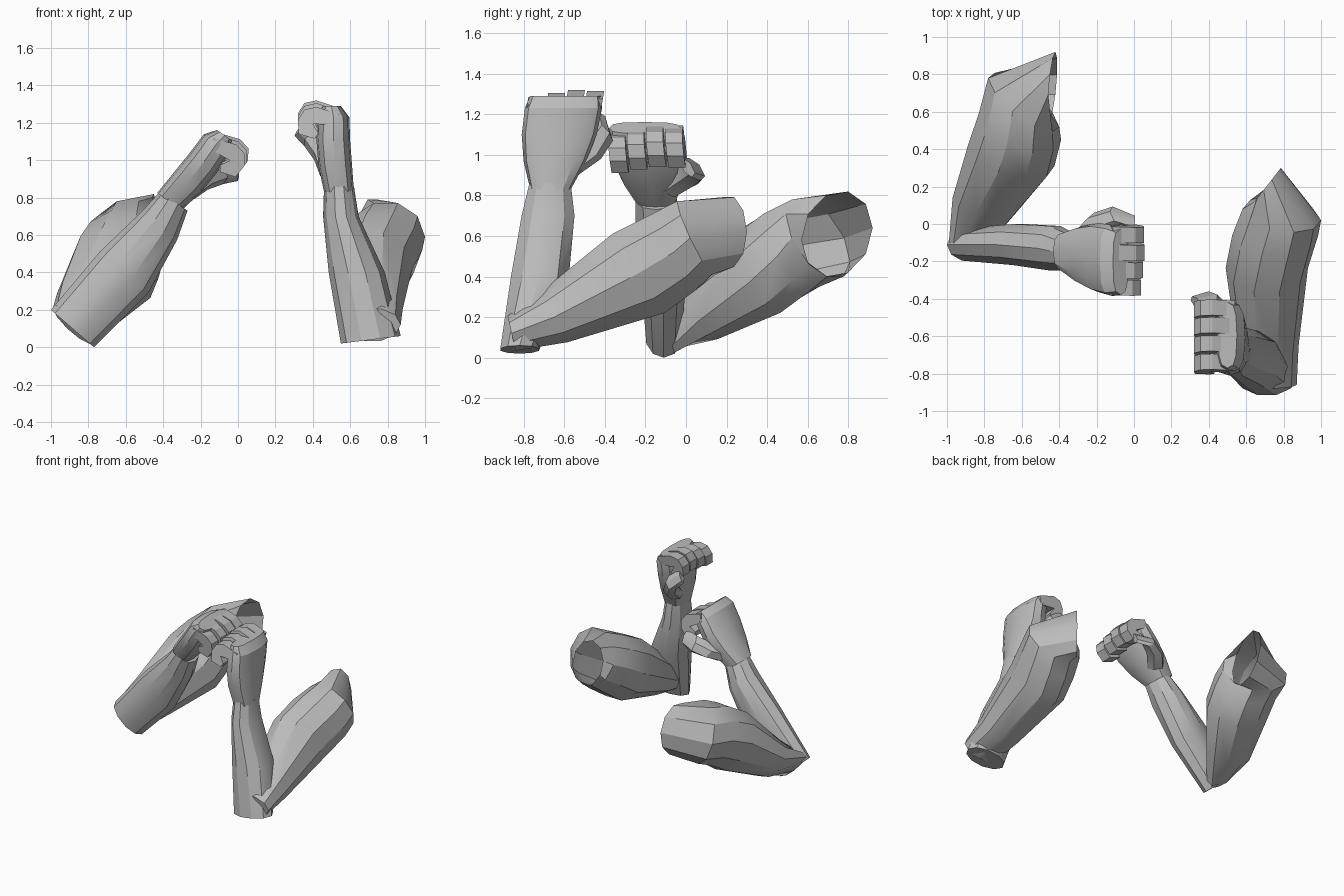
import bpy
import math
from mathutils import Vector, Matrix

if "Cube" in bpy.data.objects:
    bpy.data.objects.remove(bpy.data.objects["Cube"], do_unlink=True)

# Single grey material
grey = bpy.data.materials.new("plain_grey")
grey.use_nodes = True
tone = (0.5, 0.5, 0.5, 1)
grey.diffuse_color = tone
grey.node_tree.nodes["Principled BSDF"].inputs["Base Color"].default_value = tone


def make_object(name, verts, faces, angle=30):
    mesh = bpy.data.meshes.new(name)
    mesh.from_pydata([tuple(v) for v in verts], [], faces)
    mesh.materials.append(grey)
    obj = bpy.data.objects.new(name, mesh)
    bpy.context.collection.objects.link(obj)
    bpy.ops.object.select_all(action="DESELECT")
    obj.select_set(True)
    bpy.context.view_layer.objects.active = obj
    bpy.ops.object.mode_set(mode="EDIT")
    bpy.ops.mesh.select_all(action="SELECT")
    bpy.ops.mesh.normals_make_consistent(inside=False)
    bpy.ops.object.mode_set(mode="OBJECT")
    bpy.ops.object.shade_smooth_by_angle(angle=math.radians(angle))
    return obj


def loft(name, rings, sides=10, power=1.0, cap_end=True, frame=None):
    """Skin rings given as (centre, half axis u, half axis v)."""
    def bulge(value):
        return math.copysign(abs(value) ** power, value) if abs(value) > 1e-6 else 0.0

    verts = []
    for centre, u, v in rings:
        for i in range(sides):
            t = math.tau * i / sides
            p = Vector(centre) + Vector(u) * bulge(math.cos(t)) + Vector(v) * bulge(math.sin(t))
            verts.append(frame @ p if frame else p)
    faces = [tuple(range(sides))]
    for r in range(len(rings) - 1):
        for i in range(sides):
            j = (i + 1) % sides
            a, b = r * sides, (r + 1) * sides
            faces.append((a + i, a + j, b + j, b + i))
    if cap_end:
        faces.append(tuple(range(len(verts) - sides, len(verts))))
    return make_object(name, verts, faces)


def extrude_profile(name, profile, k_min, k_max, frame):
    """Extrude a (palm, along) outline across the knuckles."""
    n = len(profile)
    verts = [frame @ Vector((k, p, a)) for k in (k_min, k_max) for p, a in profile]
    faces = [(i, (i + 1) % n, n + (i + 1) % n, n + i) for i in range(n)]
    faces += [tuple(range(n)), tuple(range(n, 2 * n))]
    return make_object(name, verts, faces)


def fist(side, origin, along, palm):
    """Hand frame: x across to the thumb, y out of the palm, z to the knuckles."""
    frame = Matrix.Identity(4)
    for col, axis in enumerate(((0, 1, 0), palm, along, origin)):
        for row in range(3):
            frame[row][col] = axis[row]

    # Back of hand and palm: along, half width, palm offset, half thickness
    sections = ((-.02, .1, 0, .08), (.12, .155, .02, .09), (.25, .185, .03, .09),
                (.38, .19, .03, .085), (.44, .175, .04, .05))
    loft(side + "_palm",
         [((.005, p, a), (w, 0, 0), (0, h, 0)) for a, w, p, h in sections],
         sides=12, power=.7, frame=frame)

    # Four curled fingers, the outer ones lower than the middle
    curl = ((0, .43), (.12, .47), (.185, .455), (.22, .4), (.215, .325),
            (.13, .3), (.11, .33), (.14, .38), (.02, .37))
    drops = {"little": .035, "ring": .015, "middle": 0, "index": .005}
    for i, (finger, drop) in enumerate(drops.items()):
        k = -.135 + i * .095
        extrude_profile(f"{side}_{finger}_finger", [(p, a - drop) for p, a in curl],
                        k - .042, k + .042, frame)

    # Thumb folded in front of the index finger
    loft(side + "_thumb",
         [((.08, .04, .08), (.05, 0, -.03), (0, .07, 0)),
          ((.18, .08, .17), (.05, 0, -.04), (0, .06, 0)),
          ((.23, .14, .26), (.045, 0, -.04), (0, .05, -.02)),
          ((.2, .21, .32), (.035, .02, -.02), (0, .02, -.035))],
         sides=6, frame=frame)


# Left arm, forearm upright
loft("left_forearm",
     [((.71, -.82, .04), (.16, 0, .02), (0, .1, 0)),
      ((.635, -.72, .4), (.15, 0, 0), (0, .15, 0)),
      ((.55, -.68, .7), (.095, 0, 0), (0, .137, 0)),
      ((.54, -.67, .86), (.08, 0, 0), (0, .107, 0))])
loft("left_upper_arm",
     [((.72, -.86, .12), (.15, 0, 0), (0, -.02, .09)),
      ((.715, -.65, .2), (.165, 0, 0), (0, -.07, .13)),
      ((.71, -.235, .415), (.22, 0, 0), (0, -.135, .205)),
      ((.755, -.06, .52), (.23, 0, 0), (0, -.11, .2)),
      ((.79, .05, .59), (.21, -.03, 0), (0, -.09, .19)),
      ((.715, .21, .62), (.07, .09, 0), (0, 0, .18))], cap_end=False)
fist("left", (.54, -.67, .85), (0, .16, 1), (-1, 0, 0))

# Right arm, forearm leaning across the front
loft("right_forearm",
     [((-.885, -.11, .1), (.115, 0, -.1), (0, .09, 0)),
      ((-.61, -.11, .4), (.13, 0, -.11), (0, .115, 0)),
      ((-.42, -.13, .65), (.095, 0, -.075), (0, .125, 0)),
      ((-.345, -.15, .78), (.075, 0, -.05), (0, .105, 0))])
loft("right_upper_arm",
     [((-.88, -.1, .12), (.11, 0, -.09), (0, -.05, .05)),
      ((-.8, .1, .23), (.17, -.04, -.05), (0, -.07, .13)),
      ((-.655, .37, .43), (.23, -.06, -.06), (0, -.12, .2)),
      ((-.61, .52, .53), (.22, -.07, -.03), (0, -.12, .2)),
      ((-.59, .65, .59), (.19, -.13, 0), (0, -.09, .2)),
      ((-.435, .745, .61), (-.015, -.175, -.03), (-.02, 0, .21))], cap_end=False)
fist("right", (-.355, -.155, .795), (.57, -.12, .82), (.82, 0, -.57))
